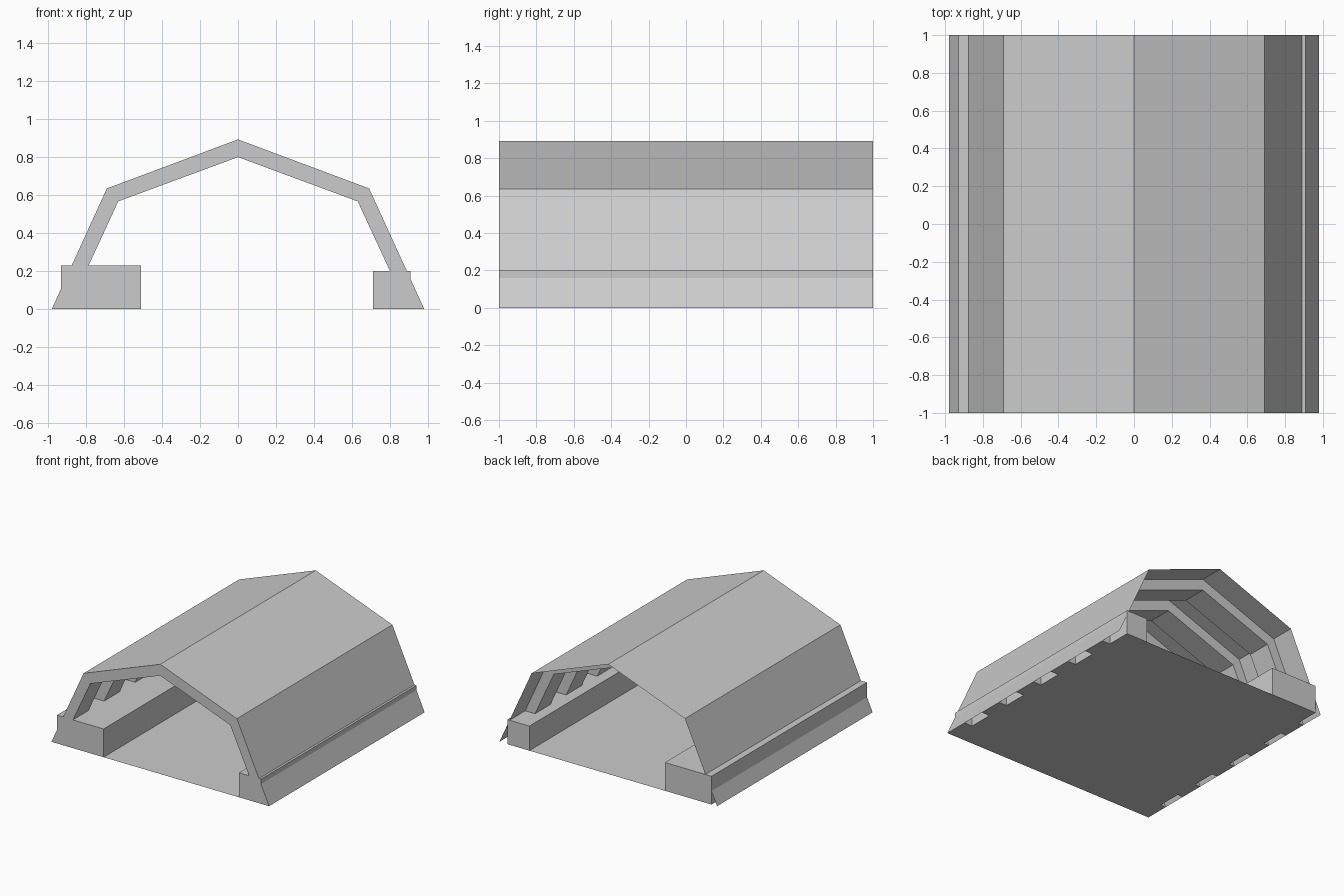
import bpy

if "Cube" in bpy.data.objects:
    bpy.data.objects.remove(bpy.data.objects["Cube"])


def make_mesh(name, verts, faces):
    mesh = bpy.data.meshes.new(name)
    mesh.from_pydata(verts, [], faces)
    mesh.update()
    obj = bpy.data.objects.new(name, mesh)
    bpy.context.collection.objects.link(obj)
    return obj


def mirrored(half):
    """Mirror a half profile (foot to ridge) across x = 0."""
    return [(-x, z) for x, z in half] + half[-2::-1]


def sweep(name, profile, y0, y1, closed):
    """Extrude an x-z profile along y; closed profiles get end walls."""
    n = len(profile)
    verts = [(x, y, z) for y in (y0, y1) for x, z in profile]
    faces = [(i, n + i, n + (i + 1) % n, (i + 1) % n)
             for i in range(n if closed else n - 1)]
    if closed:
        faces += [tuple(range(n)), tuple(range(2 * n - 1, n - 1, -1))]
    return make_mesh(name, verts, faces)


outer = mirrored([(0.98, 0), (0.69, 0.635), (0, 0.893)])
inner = mirrored([(0.892, 0), (0.63, 0.567), (0, 0.8)])

# Thin outer roof skin, open at both ends
sweep("roof_skin", outer, -1, 1, False)

# Five wide arched ribs; each is a strip of four quads front and back
for k in range(5):
    y0 = -1 + 0.4 * k
    y1 = y0 + 0.2
    n = len(outer)
    ring = [(x, y, z) for y in (y0, y1) for prof in (outer, inner) for x, z in prof]
    faces = []
    for i in range(n - 1):
        o0, i0, o1, i1 = i, n + i, 2 * n + i, 3 * n + i
        faces += [(o0, o0 + 1, i0 + 1, i0), (o1, i1, i1 + 1, o1 + 1),
                  (o0, o1, o1 + 1, o0 + 1), (i0, i0 + 1, i1 + 1, i1)]
    for i in (0, n - 1):
        faces.append((i, n + i, 3 * n + i, 2 * n + i))
    make_mesh(f"arch_rib_{k + 1}", ring, faces)

# Long side benches, wider on the left
for name, x0, x1, h in (("left_bench", -0.93, -0.51, 0.23),
                        ("right_bench", 0.71, 0.907, 0.2)):
    sweep(name, [(x0, 0), (x1, 0), (x1, h), (x0, h)], -1, 1, True)

# Flat floor between the benches
make_mesh("floor", [(-0.51, -1, 0), (0.71, -1, 0), (0.71, 1, 0), (-0.51, 1, 0)],
          [(0, 1, 2, 3)])

# Consistent outward normals on the solid parts
import bmesh
for obj in bpy.context.collection.objects:
    if obj.name != "floor" and obj.name != "roof_skin":
        bm = bmesh.new()
        bm.from_mesh(obj.data)
        bmesh.ops.recalc_face_normals(bm, faces=bm.faces)
        bm.to_mesh(obj.data)
        bm.free()
